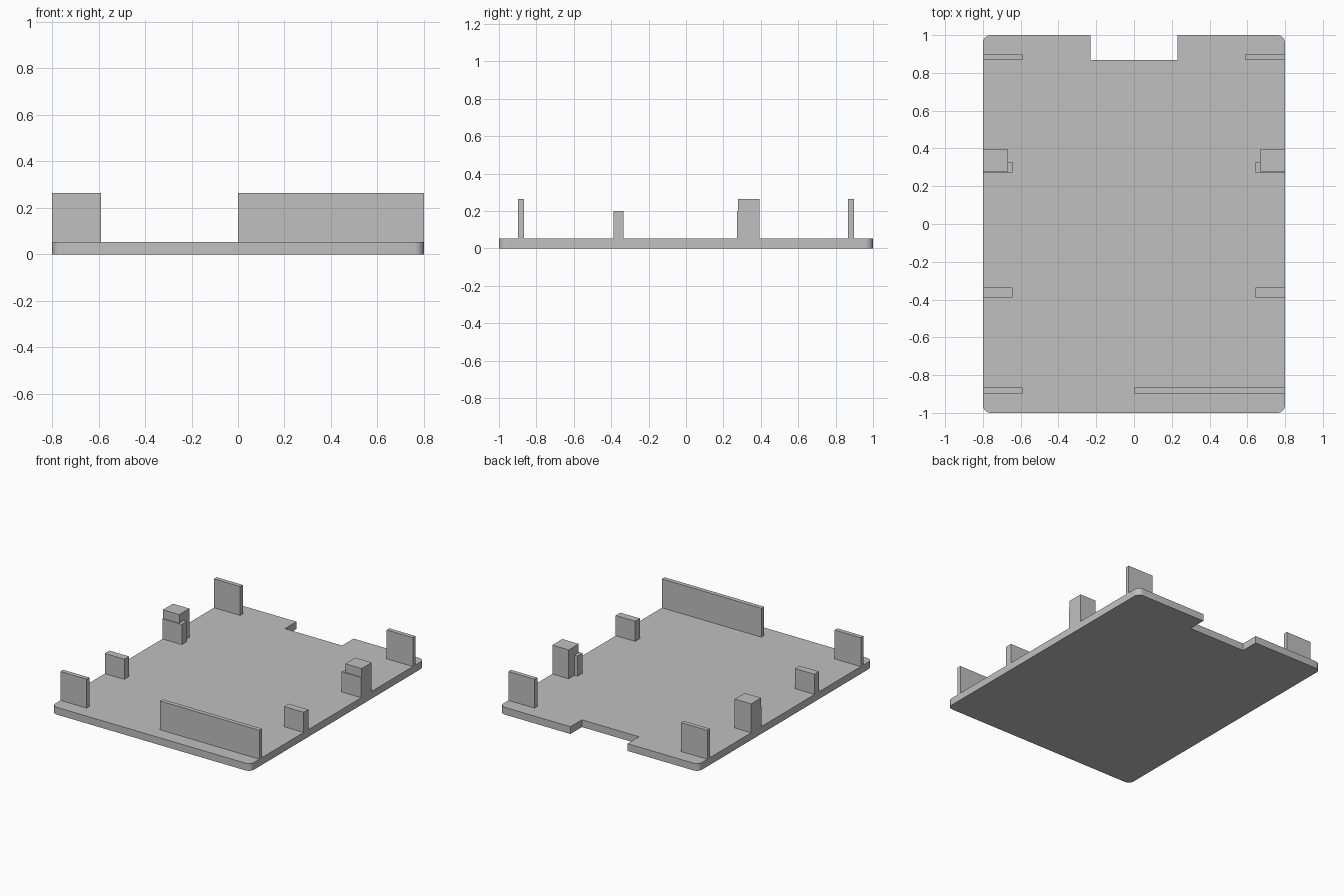
import bpy
import math

cube = bpy.data.objects.get("Cube")
if cube:
    bpy.data.objects.remove(cube, do_unlink=True)

HALF_W, HALF_L = 0.8, 1.0
BASE_H, SHORT_H, TALL_H = 0.053, 0.2, 0.263
RADIUS, ARC_STEPS = 0.042, 8
NOTCH_X, NOTCH_Y = 0.23, 0.868

grey = bpy.data.materials.new("plain grey")
grey.use_nodes = True
colour = (0.53, 0.53, 0.53, 1)
grey.diffuse_color = colour
grey.node_tree.nodes["Principled BSDF"].inputs["Base Color"].default_value = colour


def prism(name, outline, z0, z1):
    """Extrude a counter-clockwise outline between two heights."""
    n = len(outline)
    verts = [(x, y, z) for z in (z0, z1) for x, y in outline]
    faces = [tuple(reversed(range(n))), tuple(range(n, 2 * n))]
    faces += [(i, (i + 1) % n, (i + 1) % n + n, i + n) for i in range(n)]
    mesh = bpy.data.meshes.new(name)
    mesh.from_pydata(verts, [], faces)
    mesh.materials.append(grey)
    obj = bpy.data.objects.new(name, mesh)
    bpy.context.collection.objects.link(obj)
    return obj


def block(name, x0, x1, y0, y1, top):
    return prism(name, [(x0, y0), (x1, y0), (x1, y1), (x0, y1)], BASE_H, top)


def corner(sx, sy, start):
    """Points of one rounded corner, starting at the given angle."""
    cx, cy = sx * (HALF_W - RADIUS), sy * (HALF_L - RADIUS)
    angles = [math.radians(start + 90 * i / ARC_STEPS) for i in range(ARC_STEPS + 1)]
    return [(cx + RADIUS * math.cos(a), cy + RADIUS * math.sin(a)) for a in angles]


# Base plate with rounded corners and a notch in the back edge
notch = [(NOTCH_X, HALF_L), (NOTCH_X, NOTCH_Y), (-NOTCH_X, NOTCH_Y), (-NOTCH_X, HALF_L)]
outline = corner(-1, -1, 180) + corner(1, -1, 270) + corner(1, 1, 0) + notch + corner(-1, 1, 90)
base = prism("base_plate", outline, 0, BASE_H)
bpy.ops.object.select_all(action="DESELECT")
base.select_set(True)
bpy.context.view_layer.objects.active = base
bpy.ops.object.shade_smooth_by_angle(angle=math.radians(30))

# Upright tabs and posts along both sides: name, inner x, y range, top
side_parts = [
    ("back_tab", 0.59, 0.867, 0.898, TALL_H),
    ("post", 0.668, 0.279, 0.394, TALL_H),
    ("post_tab", 0.643, 0.273, 0.329, SHORT_H),
    ("middle_tab", 0.643, -0.388, -0.335, SHORT_H),
]
for name, inner, y0, y1, top in side_parts:
    block("left_" + name, inner, HALF_W, y0, y1, top)
    block("right_" + name, -HALF_W, -inner, y0, y1, top)

# Front tabs: a short one on the right and a long wall on the left
block("right_front_tab", -HALF_W, -0.59, -0.897, -0.866, TALL_H)
block("left_front_wall", 0, HALF_W, -0.897, -0.866, TALL_H)
